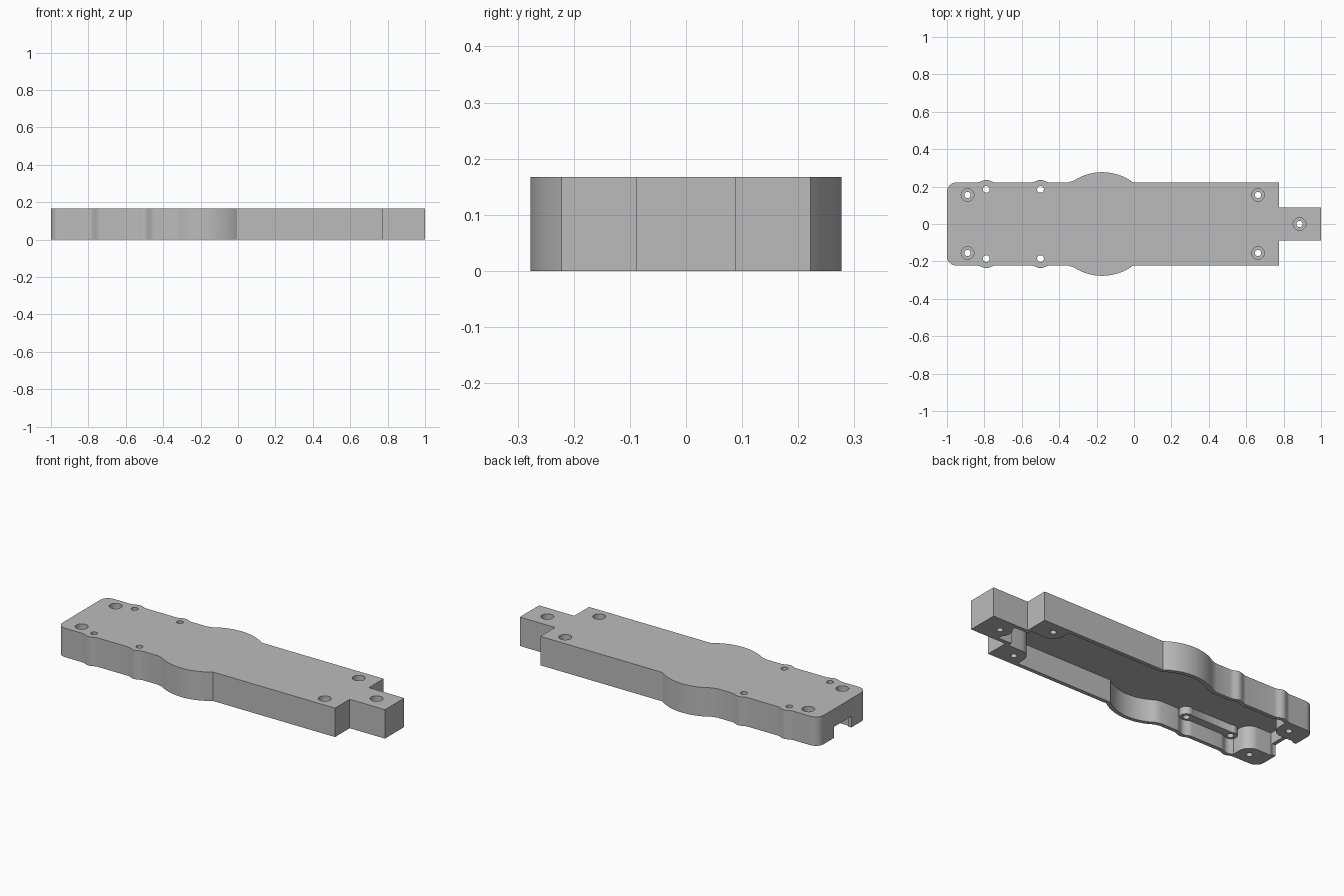
import bpy, bmesh
from math import sin, cos, pi, asin, sqrt

cube = bpy.data.objects.get("Cube")
if cube:
    bpy.data.objects.remove(cube, do_unlink=True)

HEIGHT, HALF, NECK = 0.167, 0.222, 0.088
CEILING, LEDGE, WALL = 0.13, 0.087, 0.022

grey = bpy.data.materials.new("plain_grey")
grey.use_nodes = True
grey.diffuse_color = (0.5, 0.5, 0.5, 1)
grey.node_tree.nodes["Principled BSDF"].inputs["Base Color"].default_value = (0.5, 0.5, 0.5, 1)


def prism(name, pts, z0, z1):
    """Extrude a flat outline between two heights."""
    bm = bmesh.new()
    face = bm.faces.new([bm.verts.new((x, y, z0)) for x, y in pts])
    top = bmesh.ops.extrude_face_region(bm, geom=[face])["geom"]
    for v in top:
        if isinstance(v, bmesh.types.BMVert):
            v.co.z = z1
    bmesh.ops.recalc_face_normals(bm, faces=bm.faces)
    mesh = bpy.data.meshes.new(name)
    bm.to_mesh(mesh)
    bm.free()
    mesh.materials.append(grey)
    obj = bpy.data.objects.new(name, mesh)
    bpy.context.collection.objects.link(obj)
    return obj


def box(x0, x1, y0, y1, z0, z1):
    return prism("helper_box", [(x0, y0), (x1, y0), (x1, y1), (x0, y1)], z0, z1)


def cylinder(x, y, r, z0, z1, n=32):
    ring = [(x + r * cos(2 * pi * i / n), y + r * sin(2 * pi * i / n)) for i in range(n)]
    return prism("helper_cylinder", ring, z0, z1)


def cut(target, tool):
    """Subtract a helper from the target, then remove the helper."""
    tool.hide_render = True
    mod = target.modifiers.new("cut", "BOOLEAN")
    mod.operation, mod.solver, mod.object = "DIFFERENCE", "EXACT", tool
    bpy.context.view_layer.update()
    graph = bpy.context.evaluated_depsgraph_get()
    mesh = bpy.data.meshes.new_from_object(target.evaluated_get(graph))
    target.modifiers.clear()
    target.data = mesh
    bpy.data.objects.remove(tool, do_unlink=True)


def outline(d, neck_end):
    """Plan shape of the casing, moved inward by d."""
    w = HALF - d
    pts = []
    # rounded end corner
    r = 0.05 - d
    for i in range(9):
        a = pi - i * pi / 16
        pts.append((-0.95 + r * cos(a), HALF - 0.05 + r * sin(a)))
    # small swellings beside the pins
    for cx in (-0.79, -0.5):
        for i in range(17):
            t = i / 8 - 1
            pts.append((cx + 0.05 * t, w + 0.014 * cos(t * pi / 2) ** 2))
    # large round bulge
    r = 0.277 - d
    a0 = asin(w / r)
    pts.append((-0.19 - sqrt(r * r - w * w), w))
    for i in range(1, 25):
        a = pi - a0 - (pi - 2 * a0) * i / 24
        pts.append((-0.17 + r * cos(a), r * sin(a)))
    # square end and neck
    end = 0.775 - d
    pts += [(end, w), (end, NECK - d), (neck_end, NECK - d)]
    return pts + [(x, -y) for x, y in reversed(pts)]


casing = prism("casing", outline(0, 1.0), 0, HEIGHT)
cavity = prism("cavity_cutter", outline(WALL, 0.84), -0.05, CEILING)

SCREWS = [(x, s * 0.155) for x in (-0.89, 0.663) for s in (-1, 1)]
PINS = [(x, s * 0.185) for x in (-0.79, -0.5) for s in (-1, 1)]

# full-height screw bosses, left standing in the cavity corners
for x, y in SCREWS:
    s = 1 if y > 0 else -1
    e = 1 if x > 0 else -1
    r = 0.065
    cut(cavity, cylinder(x, y, r, -0.1, 0.3))
    xs = sorted((x, x + e * 0.12))
    ys = sorted((y - s * r, s * 0.3))
    cut(cavity, box(*xs, *ys, -0.1, 0.3))
    xs = sorted((x - e * r, x + e * 0.12))
    ys = sorted((y, s * 0.3))
    cut(cavity, box(*xs, *ys, -0.1, 0.3))
cut(cavity, cylinder(0.885, 0, 0.065, -0.1, 0.3))

# half-height ledges joining the pin bosses
for s in (-1, 1):
    ys = sorted((s * 0.153, s * 0.3))
    cut(cavity, box(-0.79, -0.5, *ys, LEDGE, 0.3))
for x, y in PINS:
    cut(cavity, cylinder(x, y, 0.036, LEDGE, 0.31))

cut(casing, cavity)

# notch through the end wall
cut(casing, box(-1.1, -0.96, -0.08, 0.08, -0.1, 0.064))

# screw holes with counterbores, and pin holes
for x, y in SCREWS + [(0.885, 0)]:
    cut(casing, cylinder(x, y, 0.017, -0.1, 0.3))
    cut(casing, cylinder(x, y, 0.034, HEIGHT - 0.08, 0.3))
for x, y in PINS:
    cut(casing, cylinder(x, y, 0.018, -0.1, 0.3))

bpy.ops.object.select_all(action="DESELECT")
casing.select_set(True)
bpy.context.view_layer.objects.active = casing
bpy.ops.object.shade_smooth_by_angle(angle=pi / 6)
